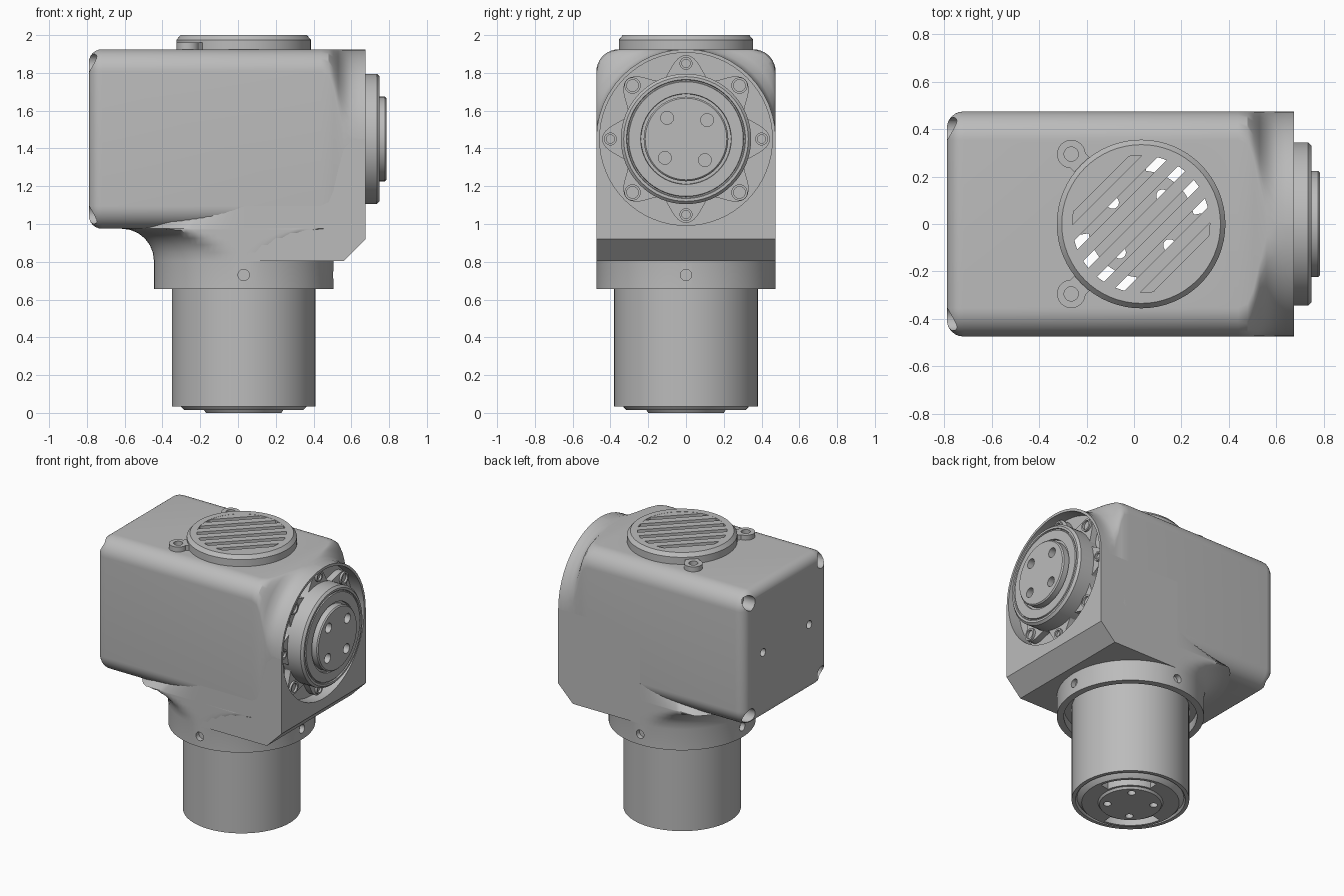
import bpy, bmesh, math
from mathutils import Matrix, Vector

old = bpy.data.objects.get("Cube")
if old:
    bpy.data.objects.remove(old)

grey = bpy.data.materials.new("machined_grey")
grey.use_nodes = True
grey.diffuse_color = (0.5, 0.5, 0.5, 1)
grey.node_tree.nodes["Principled BSDF"].inputs["Base Color"].default_value = (0.5, 0.5, 0.5, 1)

CX, MID, HALF = 0.03, 1.45, 0.475       # column axis, arm axis height, half width
UP = Matrix.Translation((CX, 0, 0))
ALONG = Matrix.Translation((0, 0, MID)) @ Matrix.Rotation(math.pi / 2, 4, 'Y')


def make(name, rings, wrap=True, close=False, matrix=Matrix()):
    """Skin a list of point rings; cap the ends or close the loop."""
    bm = bmesh.new()
    vs = [[bm.verts.new(matrix @ Vector(p)) for p in ring] for ring in rings]
    n = len(vs[0])
    pairs = list(zip(vs, vs[1:])) + ([(vs[-1], vs[0])] if close else [])
    for a, b in pairs:
        for i in range(n if wrap else n - 1):
            j = (i + 1) % n
            bm.faces.new((a[i], a[j], b[j], b[i]))
    if not wrap:
        for i in (0, -1):
            bm.faces.new([ring[i] for ring in vs])
    elif not close:
        bm.faces.new(vs[0])
        bm.faces.new(vs[-1])
    bmesh.ops.remove_doubles(bm, verts=bm.verts, dist=1e-5)
    bmesh.ops.recalc_face_normals(bm, faces=bm.faces)
    mesh = bpy.data.meshes.new(name)
    bm.to_mesh(mesh)
    bm.free()
    mesh.materials.append(grey)
    ob = bpy.data.objects.new(name, mesh)
    bpy.context.collection.objects.link(ob)
    return ob


def lathe(name, profile, matrix=UP, close=False, n=64, start=0, sweep=360, wave=0):
    """Turn (radius, height) points about an axis, whole or part way."""
    full = sweep == 360
    angles = [math.radians(start + sweep * i / (n if full else n - 1)) for i in range(n)]
    rings = []
    for r, h in profile:
        rings.append([((r + wave * math.cos(8 * a)) * math.cos(a),
                       (r + wave * math.cos(8 * a)) * math.sin(a), h) for a in angles])
    return make(name, rings, full, close, matrix)


def rod(r, a, b, matrix, name="cutter", n=24):
    return lathe(name, [(r, a), (r, b)], matrix, n=n)


def prism(name, outline, matrix, depth):
    return make(name, [[(x, y, h) for x, y in outline] for h in (-depth, depth)], matrix=matrix)


def cut(ob, cutters):
    for c in cutters:
        mod = ob.modifiers.new("cut", 'BOOLEAN')
        mod.operation, mod.solver, mod.object = 'DIFFERENCE', 'EXACT', c
        bpy.context.view_layer.update()
        new = bpy.data.meshes.new_from_object(ob.evaluated_get(bpy.context.evaluated_depsgraph_get()))
        ob.modifiers.clear()
        ob.data = new


def discard(cutters):
    for c in cutters:
        bpy.data.objects.remove(c)


def shift(x, y, z=0):
    return Matrix.Translation((x, y, z))


# Main housing: rounded square that morphs into a round mouth
def section(x, half, r):
    pts = []
    for q in range(4):
        for i in range(13):
            a = math.radians(90 * q + 7.5 * i)
            sy, sz = ((1, 1), (-1, 1), (-1, -1), (1, -1))[q]
            pts.append((x, sy * (half - r) + r * math.cos(a), MID + sz * (half - r) + r * math.sin(a)))
    return pts


rings = []
for i in range(7):
    a = math.radians(15 * i)
    inset = 0.07 * (1 - math.sin(a))
    rings.append(section(-0.79 + 0.07 * (1 - math.cos(a)), HALF - inset, 0.12 - inset))
for x, r in ((0.44, 0.12), (0.48, 0.14), (0.505, 0.2), (0.53, 0.31),
             (0.56, 0.42), (0.6, 0.465), (0.64, 0.474), (0.675, 0.474)):
    rings.append(section(x, HALF, r))
housing = make("main_housing", rings)

# Square block under the round mouth, chamfered at the bottom
SIDE = Matrix.Rotation(math.pi / 2, 4, 'X')
block = prism("mouth_block", [(CX, 0.805), (0.56, 0.805), (0.675, 0.92), (0.675, MID), (CX, MID)], SIDE, HALF)

# Collar flaring into the housing, trimmed flat at the sides
flare = [(HALF + 0.17 * (1 - math.cos(math.radians(a))), 0.805 + 0.17 * math.sin(math.radians(a)))
         for a in range(0, 91, 15)]
collar = lathe("collar", [(0.33, 0.72), (0.43, 0.72), (0.43, 0.655), (HALF, 0.655)] + flare
               + [(HALF, 1.09), (0.33, 1.09)], close=True, n=96)
for v in collar.data.vertices:
    v.co.y = max(-HALF, min(HALF, v.co.y))
    v.co.x = min(0.57, v.co.x)

# Vertical bore and round mouth pocket
bore = rod(0.33, 0.6, 2.1, UP, n=64)
pocket = rod(0.457, 0.585, 0.8, ALONG, n=64)
cut(housing, [bore, pocket])
cut(block, [bore, pocket])
discard([bore, pocket])

# Screw pockets and holes in the closed end of the housing
holes = [rod(0.05, -0.9, -0.7, ALONG @ shift(a, b)) for a in (-0.4, 0.4) for b in (-0.4, 0.4)]
holes += [rod(0.028, -0.9, -0.73, ALONG @ shift(0, b)) for b in (-0.26, 0.26)]
cut(housing, holes)
discard(holes)

# Set screw holes round the collar
holes = [rod(0.03, 0.44, 0.6, shift(CX, 0, 0.73) @ Matrix.Rotation(math.pi / 2 * i, 4, 'Z')
             @ Matrix.Rotation(math.pi / 2, 4, 'Y')) for i in range(4)]
cut(collar, holes)
discard(holes)

# Lower tube with its slotted end cap
tube = lathe("lower_tube", [(0, 0), (0.2, 0), (0.21, 0.015), (0.315, 0.015), (0.33, 0.03), (0.345, 0.05),
                            (0.355, 0.035), (0.38, 0.035), (0.38, 0.74), (0.34, 0.74), (0.34, 0.07), (0, 0.07)])
holes = [rod(0.026, -0.1, 0.2, UP @ Matrix.Rotation(math.radians(53 + 90 * i), 4, 'Z') @ shift(0.15, 0))
         for i in range(4)]
holes += [lathe("cutter", [(0.225, -0.1), (0.295, -0.1), (0.295, 0.2), (0.225, 0.2)],
                close=True, n=20, start=s, sweep=75) for s in (10, 190)]
cut(tube, holes)
discard(holes)

# Scalloped mounting plate with eight screws inside the mouth
plate = lathe("scalloped_plate", [(0.39, 0.57), (0.39, 0.63)], ALONG, n=128, wave=0.055)
holes = []
for i in range(8):
    place = ALONG @ Matrix.Rotation(math.pi / 4 * i, 4, 'Z') @ shift(0.4, 0)
    size = 0.043 if i % 2 else 0.034
    lathe("plate_screw", [(size, 0.6), (size, 0.645), (size - 0.012, 0.645), (size - 0.012, 0.62)], place, n=24)

# Output drum and hub with four bolt holes
drum = lathe("output_drum", [(0, 0.57), (0.345, 0.57), (0.345, 0.735), (0.33, 0.75), (0.315, 0.75),
                             (0.312, 0.742), (0.306, 0.742), (0.303, 0.75), (0.24, 0.75), (0.238, 0.735),
                             (0.224, 0.735), (0.224, 0.777), (0.216, 0.785), (0, 0.785)], ALONG)
holes = [rod(0.034, 0.74, 0.9, ALONG @ Matrix.Rotation(math.radians(42 + 90 * i), 4, 'Z') @ shift(0.15, 0))
         for i in range(4)]
cut(drum, holes)
discard(holes)

# Round vent with diagonal bars
lathe("vent_rim", [(0.29, 1.915), (0.356, 1.915), (0.356, 1.975), (0.335, 2.0), (0.29, 2.0)], close=True)
for i in range(-3, 4):
    off = 0.088 * i
    reach = math.sqrt(0.31 ** 2 - off ** 2)
    prism("vent_bar", [(-reach, off - 0.026), (reach, off - 0.026), (reach, off + 0.026), (-reach, off + 0.026)],
          shift(CX, 0, 1.969) @ Matrix.Rotation(math.pi / 4, 4, 'Z'), 0.03)

# Screw ears beside the vent
for side in (-1, 1):
    lathe("vent_ear", [(0.03, 1.915), (0.06, 1.915), (0.06, 1.96), (0.03, 1.96)],
          shift(-0.265, 0.295 * side), close=True, n=32)
    prism("ear_neck", [(0.33, -0.045), (0.385, -0.045), (0.385, 0.045), (0.33, 0.045)],
          shift(CX, 0, 1.9375) @ Matrix.Rotation(math.radians(180 - 45 * side), 4, 'Z'), 0.0225)

# Smooth shading with crisp edges
bpy.ops.object.select_all(action='DESELECT')
for ob in bpy.context.collection.objects:
    if ob.type == 'MESH' and ob.data.materials and ob.data.materials[0] == grey:
        ob.select_set(True)
        bpy.context.view_layer.objects.active = ob
bpy.ops.object.shade_smooth_by_angle(angle=math.radians(32))
